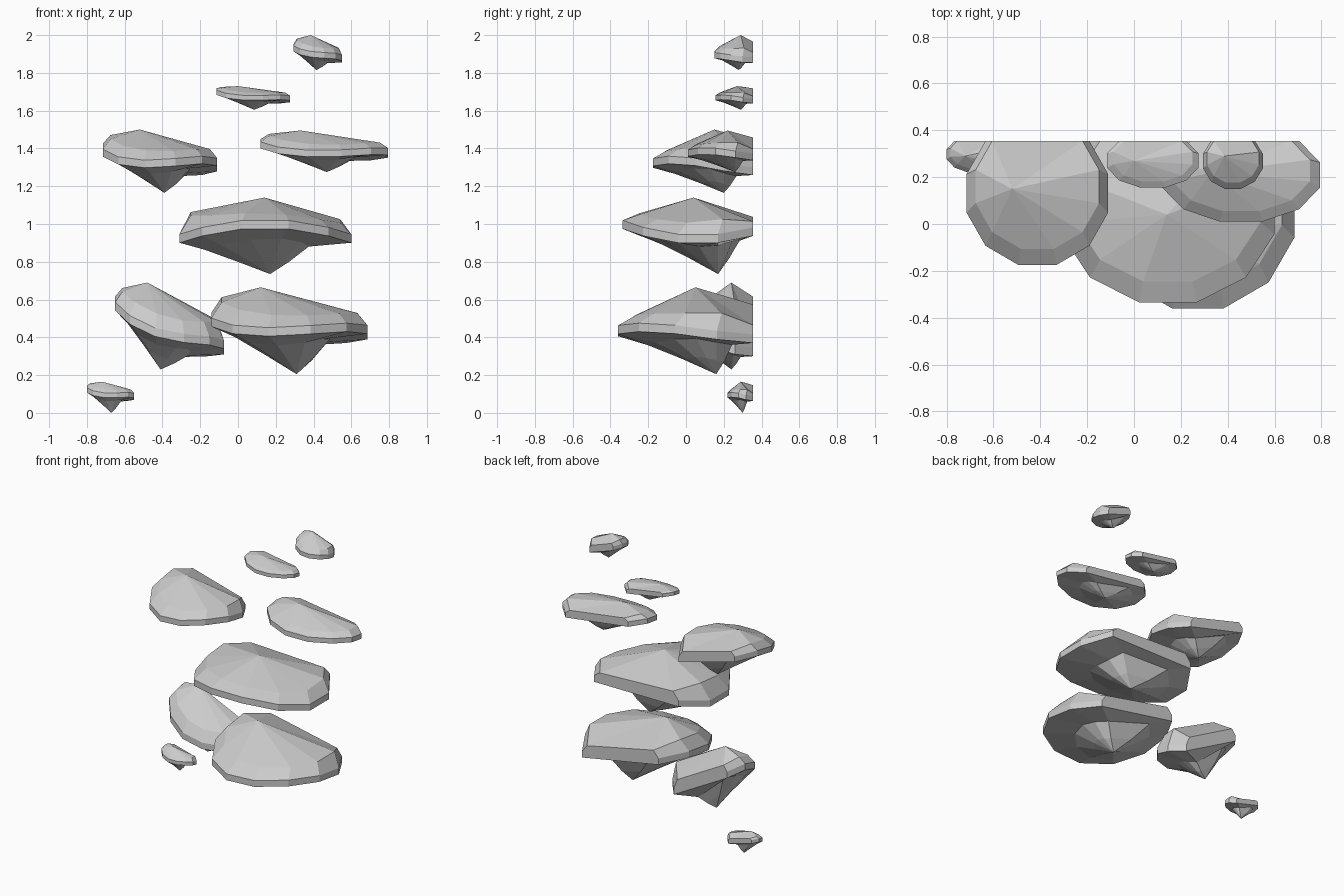
import bpy
import bmesh
from math import sin, cos, radians
from mathutils import Vector

if "Cube" in bpy.data.objects:
    bpy.data.objects.remove(bpy.data.objects["Cube"], do_unlink=True)

GREY = (0.6, 0.6, 0.6, 1.0)
BACK = 0.355  # wall plane that every cap grows from

grey = bpy.data.materials.new("plain grey")
grey.use_nodes = True
grey.diffuse_color = GREY
grey.node_tree.nodes["Principled BSDF"].inputs["Base Color"].default_value = GREY


def bracket_cap(name, left, right, front, rim, tilt, bow, wave, thick, apex, tip):
    """Half-round shelf: domed top, bevelled wavy rim, pointed underside, flat back."""
    apex, tip = Vector(apex), Vector(tip)
    mid = (left + right) / 2
    rx = (right - left) / 2 / cos(radians(15))
    ry = (BACK - front) / (sin(radians(75)) + sin(radians(45)))
    cy = front + ry * sin(radians(75))

    # Twelve-sided outline with its back cut straight
    lower, upper, crown, shelf, cone = [], [], [], [], []
    for step in range(10):
        angle = radians(45 - 30 * step)
        u, v = cos(angle), sin(angle)
        low = Vector((mid + rx * u, cy + ry * v,
                      rim + tilt * u + bow * u * u - wave * sin(2 * angle)))
        top = low + Vector((0, 0, thick))
        lower.append(low)
        upper.append(top)

        # The dome slopes down to the rim at the two back corners
        lift = {0: 0.2, 9: 0.35}.get(step, 0.46 - 0.1 * u + 0.18 * v)
        crown.append(Vector((mid + 0.87 * (top.x - mid),
                             BACK + 0.87 * (top.y - BACK),
                             top.z + lift * (apex.z - top.z))))

        # Underside is straight towards the front and hollow towards the back
        reach = 0.58 - 0.13 * u - 0.08 * v
        hollow = 0.15 - 0.05 * u - 0.08 * v
        for ring, scale, drop in ((shelf, reach, hollow), (cone, reach / 2, 0.6)):
            point = tip.lerp(low, scale)
            point.z = low.z + drop * (tip.z - low.z)
            ring.append(point)

    # Skin the rings from the top of the dome to the hanging point
    bm = bmesh.new()
    rings = [[bm.verts.new(p) for p in ring]
             for ring in (crown, upper, lower, shelf, cone)]
    peak, point = bm.verts.new(apex), bm.verts.new(tip)
    count = len(lower)
    for i in range(count):
        j = (i + 1) % count
        bm.faces.new((peak, rings[0][i], rings[0][j]))
        bm.faces.new((point, rings[-1][j], rings[-1][i]))
        for a, b in zip(rings, rings[1:]):
            bm.faces.new((a[i], b[i], b[j], a[j]))
    bmesh.ops.recalc_face_normals(bm, faces=bm.faces)
    mesh = bpy.data.meshes.new(name)
    bm.to_mesh(mesh)
    bm.free()
    mesh.materials.append(grey)
    obj = bpy.data.objects.new(name, mesh)
    bpy.context.collection.objects.link(obj)


# Lower group
bracket_cap("bottom_small_cap", -0.8, -0.55, 0.22, 0.08, -0.02, 0.015, 0.01, 0.025,
            (-0.72, 0.29, 0.165), (-0.67, 0.3, 0))
bracket_cap("lower_tilted_cap", -0.65, -0.075, 0, 0.385, -0.12, 0.06, 0.03, 0.045,
            (-0.48, 0.24, 0.69), (-0.41, 0.24, 0.23))
bracket_cap("lower_large_cap", -0.14, 0.685, -0.36, 0.41, -0.035, 0.03, 0.03, 0.045,
            (0.12, 0.05, 0.665), (0.31, 0.16, 0.205))

# Middle group
bracket_cap("middle_large_cap", -0.31, 0.6, -0.335, 0.98, 0, -0.085, 0, 0.045,
            (0.14, 0.04, 1.14), (0.17, 0.17, 0.735))
bracket_cap("upper_right_cap", -0.715, -0.11, -0.175, 1.3, -0.04, 0.035, 0.03, 0.04,
            (-0.52, 0.15, 1.5), (-0.39, 0.2, 1.165))
bracket_cap("upper_left_cap", 0.12, 0.795, 0.01, 1.355, -0.025, 0.03, 0.015, 0.035,
            (0.33, 0.22, 1.495), (0.47, 0.26, 1.275))

# Top group
bracket_cap("thin_small_cap", -0.115, 0.275, 0.155, 1.655, -0.02, 0.015, 0.01, 0.025,
            (0, 0.27, 1.73), (0.085, 0.29, 1.605))
bracket_cap("top_small_cap", 0.295, 0.55, 0.15, 1.88, -0.03, 0.01, 0.01, 0.03,
            (0.385, 0.29, 2), (0.415, 0.28, 1.815))
